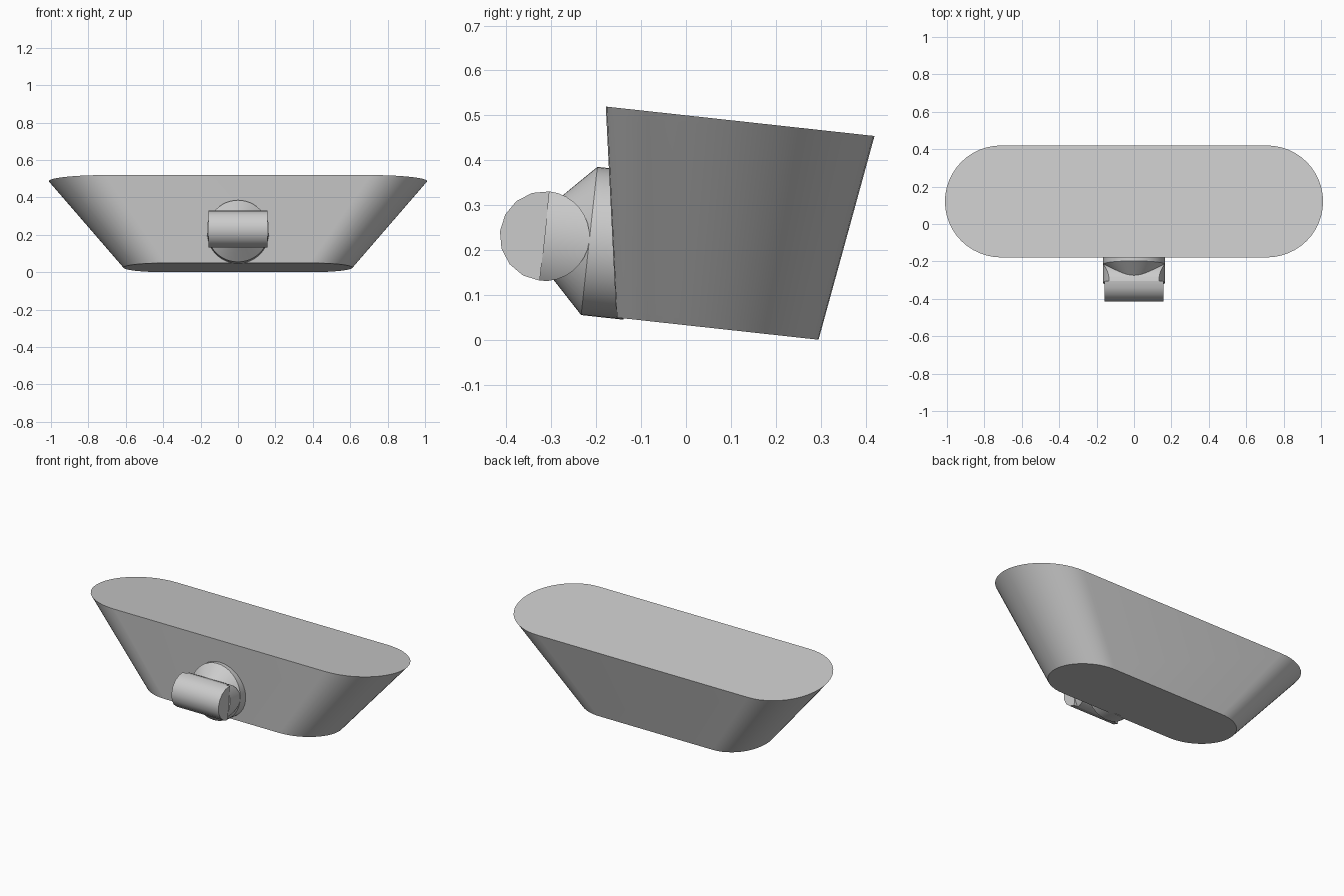
import bpy
import bmesh
import math
from mathutils import Matrix

cube = bpy.data.objects.get("Cube")
if cube:
    bpy.data.objects.remove(cube)

grey = bpy.data.materials.new("light_grey")
grey.use_nodes = True
colour = (0.6, 0.6, 0.6, 1)
grey.diffuse_color = colour
grey.node_tree.nodes["Principled BSDF"].inputs["Base Color"].default_value = colour

# The whole fixture leans slightly backwards
FRAME = Matrix.Translation((0, 0.07, 0.025)) @ Matrix.Rotation(math.radians(-6.25), 4, 'X')
HINGE_Y, HINGE_Z = -0.405, 0.163
DISC_R, KNUCKLE_R = 0.166, 0.1


def finish(bm, name, angle=35):
    bmesh.ops.recalc_face_normals(bm, faces=bm.faces)
    mesh = bpy.data.meshes.new(name)
    bm.to_mesh(mesh)
    bm.free()
    mesh.materials.append(grey)
    ob = bpy.data.objects.new(name, mesh)
    bpy.context.collection.objects.link(ob)
    ob.matrix_world = FRAME
    bpy.ops.object.select_all(action='DESELECT')
    ob.select_set(True)
    bpy.context.view_layer.objects.active = ob
    bpy.ops.object.shade_smooth_by_angle(angle=math.radians(angle))
    return ob


def loft(bm, rings):
    """Skin a stack of closed point rings and cap both ends."""
    loops = [[bm.verts.new(p) for p in ring] for ring in rings]
    for a, b in zip(loops, loops[1:]):
        for i in range(len(a)):
            j = (i + 1) % len(a)
            bm.faces.new((a[i], a[j], b[j], b[i]))
    return bm.faces.new(loops[0]), bm.faces.new(loops[-1])


def stadium(half_length, radius, z, steps=24):
    pts = []
    for side in (1, -1):
        for i in range(steps + 1):
            a = -math.pi / 2 + math.pi * i / steps
            pts.append((side * (half_length - radius + radius * math.cos(a)),
                        side * radius * math.sin(a), z))
    return pts


def disc(y, radius, steps=48):
    return [(radius * math.cos(math.tau * i / steps), y,
             HINGE_Z + radius * math.sin(math.tau * i / steps)) for i in range(steps)]


# Flared body with softened rims
bm = bmesh.new()
caps = loft(bm, [stadium(0.612, 0.2265, 0), stadium(1.011, 0.301, 0.4645)])
rims = list({e for f in caps for e in f.edges})
bmesh.ops.bevel(bm, geom=rims, offset=0.02, segments=5, profile=0.5, affect='EDGES')
finish(bm, "flared_body")

# Round mount that tapers towards the hinge
bm = bmesh.new()
face_y = HINGE_Y + KNUCKLE_R
loft(bm, [disc(-0.21, DISC_R), disc(face_y, DISC_R), disc(face_y - 0.085, DISC_R - 0.087)])
finish(bm, "mount_disc")

# Front half of the knuckle, with flat ends
bm = bmesh.new()
rings = []
for x in (-0.158, 0.158):
    ring = []
    for i in range(9):
        a = math.pi / 2 + math.pi * i / 8
        ring.append((x, HINGE_Y + KNUCKLE_R * math.cos(a), HINGE_Z + KNUCKLE_R * math.sin(a)))
    rings.append(ring)
loft(bm, rings)
finish(bm, "knuckle_front")

# Rear half of the knuckle, its ends rounded to the mount's radius
bm = bmesh.new()
rings = []
steps = 16
for i in range(steps + 1):
    a = -math.pi / 2 + math.pi * i / steps
    h = KNUCKLE_R * math.sin(a)
    w = math.sqrt(DISC_R ** 2 - h ** 2)
    y = HINGE_Y + KNUCKLE_R * math.cos(a)
    rings.append([(-w, HINGE_Y, HINGE_Z + h), (w, HINGE_Y, HINGE_Z + h),
                  (w, y, HINGE_Z + h), (-w, y, HINGE_Z + h)])
loft(bm, rings)
bmesh.ops.remove_doubles(bm, verts=bm.verts, dist=0.0001)
finish(bm, "knuckle_rear")
